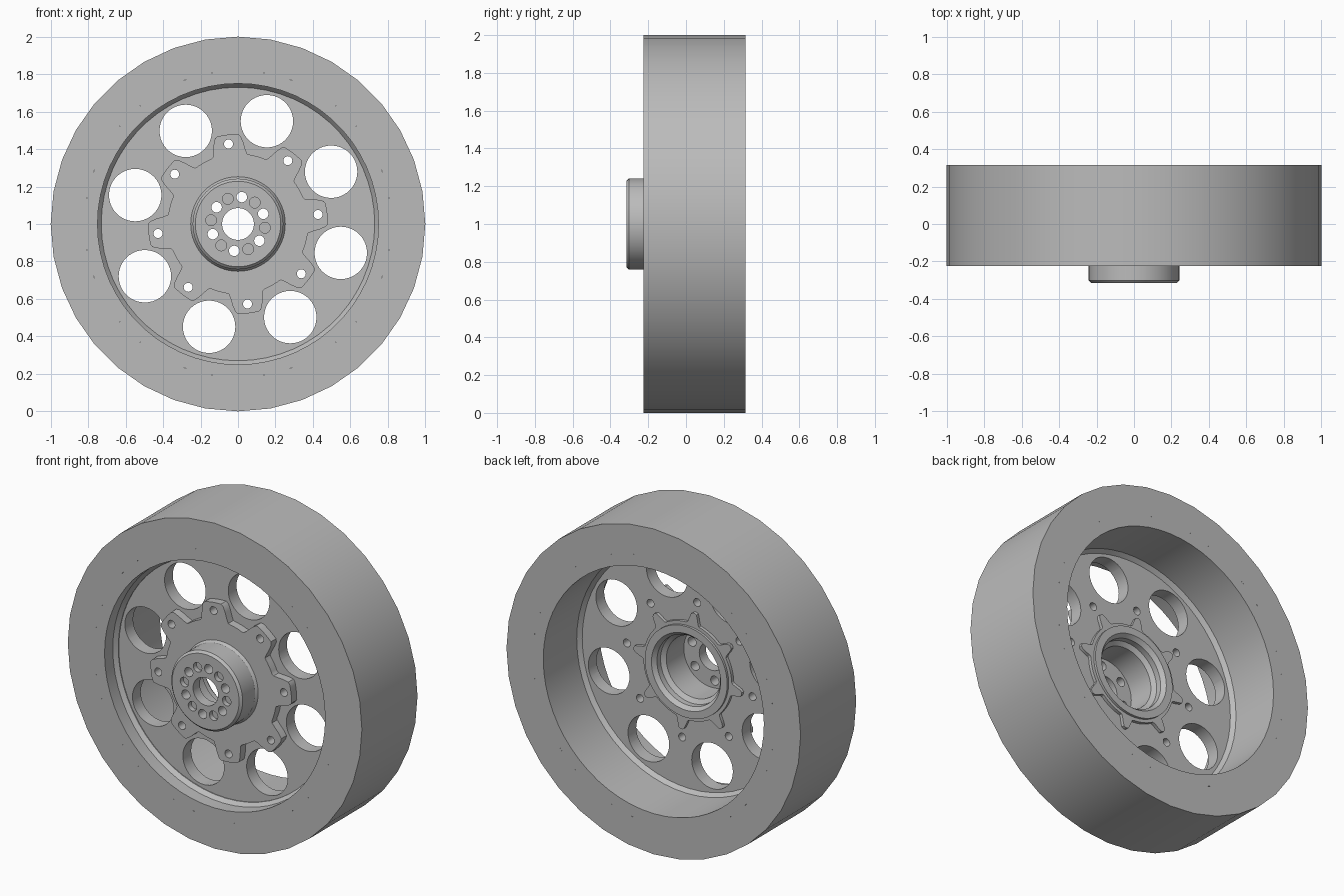
import bpy, bmesh
from math import sin, cos, radians, pi, degrees
from mathutils import Matrix, Vector

old = bpy.data.objects.get("Cube")
if old:
    bpy.data.objects.remove(old, do_unlink=True)

metal = bpy.data.materials.new("plain_grey")
metal.use_nodes = True
GREY = (0.5, 0.5, 0.5, 1)
metal.diffuse_color = GREY
metal.node_tree.nodes["Principled BSDF"].inputs["Base Color"].default_value = GREY

BOLT_ANGLE = radians(96.8)
HOLE_ANGLE = radians(74.3)
PIN_ANGLE = radians(82)


def on_wheel(r, a, y):
    """Point at radius r and angle a around the axle."""
    return Vector((r * cos(a), y, 1 + r * sin(a)))


def make_object(name, bm):
    bmesh.ops.recalc_face_normals(bm, faces=bm.faces)
    mesh = bpy.data.meshes.new(name)
    bm.to_mesh(mesh)
    bm.free()
    obj = bpy.data.objects.new(name, mesh)
    bpy.context.collection.objects.link(obj)
    mesh.materials.append(metal)
    return obj


def revolve(name, profile, segs):
    """Closed (radius, y) profile turned around the axle; radius may depend on angle."""
    bm = bmesh.new()
    rings = []
    for i in range(segs):
        a = 2 * pi * i / segs
        rings.append([bm.verts.new(on_wheel(r(a) if callable(r) else r, a, y))
                      for r, y in profile])
    n = len(profile)
    for i in range(segs):
        p, q = rings[i], rings[(i + 1) % segs]
        for j in range(n):
            k = (j + 1) % n
            bm.faces.new((p[j], p[k], q[k], q[j]))
    return make_object(name, bm)


def drill(obj, *patterns):
    """Cut circles of holes: (count, start angle, circle radius, hole radius, y from, y to)."""
    bm = bmesh.new()
    for count, start, circle, hole, y0, y1 in patterns:
        for i in range(count):
            centre = on_wheel(circle, start + 2 * pi * i / count, (y0 + y1) / 2)
            bmesh.ops.create_cone(
                bm, cap_ends=True, segments=40 if hole > 0.1 else 20,
                radius1=hole, radius2=hole, depth=y1 - y0,
                matrix=Matrix.Translation(centre) @ Matrix.Rotation(pi / 2, 4, "X"))
    cutter = make_object(obj.name + "_cutter", bm)
    cutter.hide_render = True
    mod = obj.modifiers.new("holes", "BOOLEAN")
    mod.operation, mod.solver, mod.object = "DIFFERENCE", "EXACT", cutter
    bpy.context.view_layer.update()
    graph = bpy.context.evaluated_depsgraph_get()
    cut_mesh = bpy.data.meshes.new_from_object(obj.evaluated_get(graph))
    obj.modifiers.clear()
    obj.data = cut_mesh
    bpy.data.objects.remove(cutter, do_unlink=True)


def lobes(low, high, flat, end):
    """Outline with eight lobes on the bolt angles, falling from flat to end degrees."""
    def radius(a):
        off = abs((degrees(a - BOLT_ANGLE) + 22.5) % 45 - 22.5)
        t = min(max((off - flat) / (end - flat), 0), 1)
        return high + (low - high) * t * t * (3 - 2 * t)
    return radius


# Tyre and rim barrel
tyre = revolve("tyre", [(1, -0.225), (1, 0.315), (0.82, 0.315), (0.82, -0.225)], 36)
rim = revolve("rim_barrel", [
    (0.82, -0.225), (0.75, -0.225), (0.75, -0.145), (0.73, -0.12), (0.73, -0.035),
    (0.75, -0.01), (0.75, 0.315), (0.82, 0.315)], 60)

# Web plate with large lightening holes
web = revolve("web_plate", [(0.76, -0.115), (0.76, -0.035), (0.23, -0.035), (0.23, -0.115)], 60)
drill(web, (8, HOLE_ANGLE, 0.57, 0.14, -0.3, 0.2), (8, BOLT_ANGLE, 0.43, 0.024, -0.3, 0.2))

# Scalloped bolt flange on the front
edge = lobes(0.375, 0.48, 7, 15)
flange = revolve("bolt_flange", [(edge, -0.165), (edge, -0.105), (0.22, -0.105), (0.22, -0.165)], 192)
drill(flange, (8, BOLT_ANGLE, 0.43, 0.024, -0.3, 0.2))

# Star shaped collar on the back
star = lobes(0.3, 0.37, 1.5, 8)
collar = revolve("star_collar", [(star, -0.05), (star, -0.015), (0.25, -0.015), (0.25, -0.05)], 192)

# Hollow hub with a ring of through holes and blind holes
hub = revolve("hub", [
    (0.085, -0.315), (0.228, -0.315), (0.242, -0.301), (0.242, -0.18), (0.256, -0.16),
    (0.28, -0.1), (0.28, 0), (0.235, 0), (0.215, -0.025), (0.215, -0.06),
    (0.19, -0.08), (0.19, -0.25), (0.085, -0.25)], 64)
drill(hub, (6, PIN_ANGLE, 0.145, 0.028, -0.4, -0.2),
      (6, PIN_ANGLE + pi / 6, 0.145, 0.029, -0.4, -0.285))

# Smooth curved walls, sharp edges
bpy.ops.object.select_all(action="DESELECT")
for obj in (tyre, rim, web, flange, collar, hub):
    obj.select_set(True)
bpy.context.view_layer.objects.active = tyre
bpy.ops.object.shade_smooth_by_angle(angle=radians(30))
